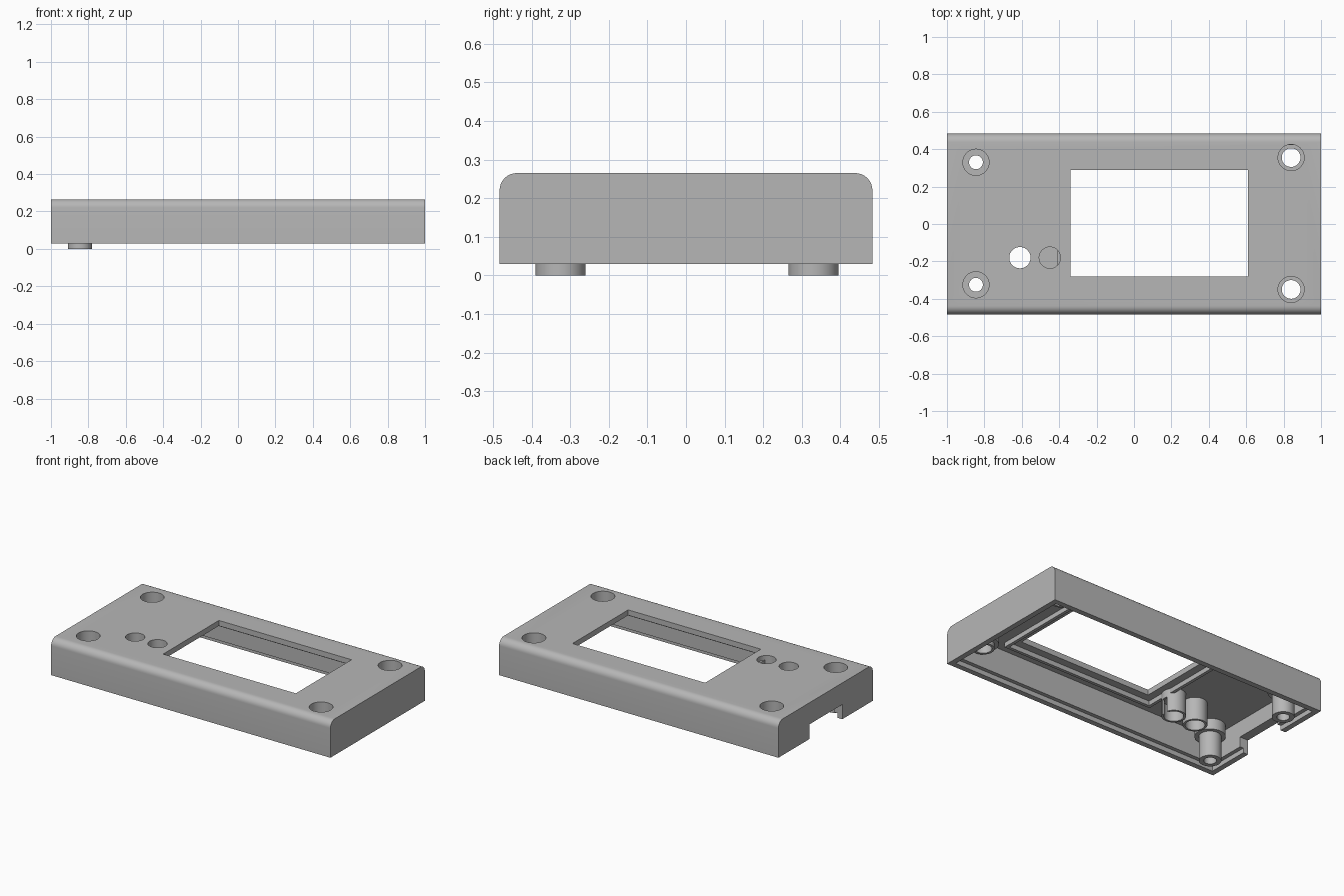
import bpy, bmesh, math
from mathutils import Matrix, Vector

old = bpy.data.objects.get("Cube")
if old:
    bpy.data.objects.remove(old, do_unlink=True)

grey = bpy.data.materials.new("plain_grey")
grey.use_nodes = True
color = (0.47, 0.47, 0.47, 1)
grey.diffuse_color = color
grey.node_tree.nodes["Principled BSDF"].inputs["Base Color"].default_value = color

BASE, TOP, CEILING = 0.03, 0.265, 0.23
HALF_Y = 0.483


def make_object(name, bm):
    bmesh.ops.recalc_face_normals(bm, faces=bm.faces)
    mesh = bpy.data.meshes.new(name)
    bm.to_mesh(mesh)
    bm.free()
    mesh.materials.append(grey)
    obj = bpy.data.objects.new(name, mesh)
    bpy.context.collection.objects.link(obj)
    return obj


def box(name, x0, x1, y0, y1, z0, z1):
    bm = bmesh.new()
    size = Matrix.Diagonal((x1 - x0, y1 - y0, z1 - z0, 1))
    middle = Matrix.Translation(((x0 + x1) / 2, (y0 + y1) / 2, (z0 + z1) / 2))
    bmesh.ops.create_cube(bm, size=1, matrix=middle @ size)
    return make_object(name, bm)


def lathe(name, x, y, profile, steps=40):
    """Closed ring turned from a loop of (radius, height) points."""
    bm = bmesh.new()
    rings = []
    for i in range(steps):
        a = math.tau * i / steps
        rings.append([bm.verts.new((x + r * math.cos(a), y + r * math.sin(a), z))
                      for r, z in profile])
    n = len(profile)
    for i in range(steps):
        a, b = rings[i], rings[(i + 1) % steps]
        for j in range(n):
            k = (j + 1) % n
            bm.faces.new((a[j], b[j], b[k], a[k]))
    return make_object(name, bm)


def cylinder(name, x, y, radius, z0, z1, steps=40):
    bm = bmesh.new()
    rings = [[bm.verts.new((x + radius * math.cos(math.tau * i / steps),
                            y + radius * math.sin(math.tau * i / steps), z))
              for i in range(steps)] for z in (z0, z1)]
    for ring in rings:
        bm.faces.new(ring)
    for i in range(steps):
        k = (i + 1) % steps
        bm.faces.new((rings[0][i], rings[0][k], rings[1][k], rings[1][i]))
    return make_object(name, bm)


def cut(target, cutter):
    mod = target.modifiers.new("cut", 'BOOLEAN')
    mod.operation = 'DIFFERENCE'
    mod.solver = 'EXACT'
    mod.object = cutter
    bpy.context.view_layer.update()
    bpy.context.view_layer.objects.active = target
    bpy.ops.object.modifier_apply(modifier=mod.name)
    bpy.data.objects.remove(cutter, do_unlink=True)


# Cover: block with rounded long top edges
bm = bmesh.new()
radius = 0.045
section = [(-HALF_Y, BASE), (HALF_Y, BASE)]
for side, start in ((1, 0), (-1, 90)):
    for i in range(9):
        a = math.radians(start + i * 90 / 8)
        section.append((side * (HALF_Y - radius) + radius * math.cos(a),
                        TOP - radius + radius * math.sin(a)))
face = bm.faces.new([bm.verts.new((-1, y, z)) for y, z in section])
out = bmesh.ops.extrude_face_region(bm, geom=[face])
bmesh.ops.translate(bm, vec=Vector((2, 0, 0)),
                    verts=[v for v in out["geom"] if isinstance(v, bmesh.types.BMVert)])
cover = make_object("cover", bm)

# Hollow inside, stepped rim, screen window and cable notch
cut(cover, box("cavity", -0.94, 0.94, -0.423, 0.423, -0.1, CEILING))
cut(cover, box("rim_step", -0.965, 0.965, -0.448, 0.448, -0.1, 0.06))
cut(cover, box("window", -0.34, 0.61, -0.28, 0.29, 0.1, 0.4))
cut(cover, box("notch", -1.1, -0.9, -0.17, 0.165, -0.1, 0.125))

# Screw bosses: the right pair reach below the rim, the left pair stay short
bosses = [("right_back_post", -0.845, 0.33, 0.037, 0.0),
          ("right_front_post", -0.845, -0.325, 0.037, 0.0),
          ("left_back_post", 0.84, 0.355, 0.05, 0.13),
          ("left_front_post", 0.84, -0.35, 0.05, 0.13)]
parts = [cover]
for name, x, y, hole, foot in bosses:
    cut(cover, cylinder("screw_hole", x, y, 0.07, 0.2, 0.4))
    parts.append(lathe(name, x, y, [
        (0.07, CEILING), (0.09, CEILING), (0.09, 0.16), (0.065, 0.16),
        (0.065, foot), (hole, foot), (hole, 0.185), (0.07, 0.185)]))

# Button tube (open) and indicator tube (closed half way, slotted)
for name, x in (("button_tube", -0.61), ("indicator_tube", -0.45)):
    cut(cover, cylinder("tube_hole", x, -0.18, 0.057, 0.2, 0.4))
    tube = lathe(name, x, -0.18, [(0.057, CEILING), (0.071, CEILING),
                                  (0.071, 0.085), (0.057, 0.085)])
    parts.append(tube)
cut(tube, box("slot", -0.45, -0.35, -0.2, -0.16, 0.0, 0.18))
parts.append(cylinder("indicator_floor", -0.45, -0.18, 0.058, 0.185, 0.195))

# Raised frame around the window on the inside
frame = box("screen_frame", -0.41, 0.68, -0.35, 0.36, 0.2, CEILING + 0.005)
cut(frame, box("frame_opening", -0.39, 0.66, -0.33, 0.34, 0.1, 0.4))
parts.append(frame)

# Smooth the round surfaces and keep the edges sharp
bpy.ops.object.select_all(action='DESELECT')
for obj in parts:
    obj.select_set(True)
bpy.context.view_layer.objects.active = cover
bpy.ops.object.shade_smooth_by_angle(angle=math.radians(30))
